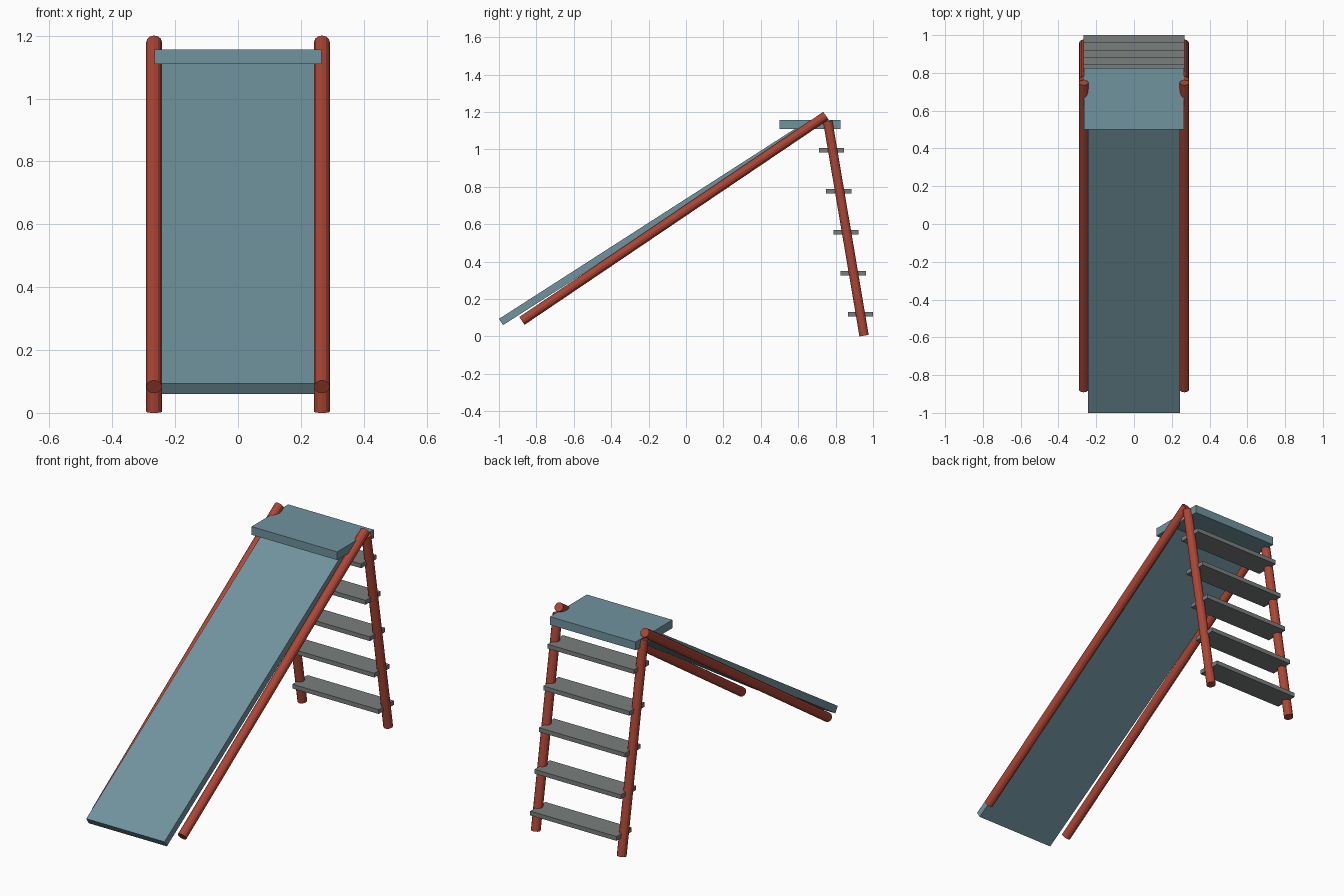
import bpy
from mathutils import Vector

if "Cube" in bpy.data.objects:
    bpy.data.objects.remove(bpy.data.objects["Cube"])


def material(name, rgb):
    m = bpy.data.materials.new(name)
    m.diffuse_color = (*rgb, 1)
    m.use_nodes = True
    m.node_tree.nodes["Principled BSDF"].inputs["Base Color"].default_value = m.diffuse_color
    return m


RED = material("red_paint", (0.42, 0.06, 0.035, ))
BLUE = material("blue_board", (0.16, 0.29, 0.34))
GREY = material("grey_tread", (0.19, 0.21, 0.20))


def box(name, centre, size, mat, pitch=0.0):
    bpy.ops.mesh.primitive_cube_add(size=1, location=centre, rotation=(pitch, 0, 0))
    ob = bpy.context.object
    ob.name = name
    ob.scale = size
    ob.data.materials.append(mat)
    return ob


def pole(name, start, end, radius=0.025):
    a, b = Vector(start), Vector(end)
    bpy.ops.mesh.primitive_cylinder_add(vertices=12, radius=radius,
                                        depth=(b - a).length, location=(a + b) / 2)
    ob = bpy.context.object
    ob.name = name
    ob.rotation_euler = (b - a).to_track_quat('Z', 'Y').to_euler()
    ob.data.materials.append(RED)
    return ob


# sloping slide board
low, high = Vector((0, -0.989, 0.077)), Vector((0, 0.63, 1.117))
run = high - low
pitch = Vector((0, 1, 0)).rotation_difference(run).to_euler().x
box("slide_board", (low + high) / 2, (0.486, run.length, 0.04), BLUE, pitch)

# top platform
box("platform", (0, 0.663, 1.133), (0.532, 0.326, 0.046), BLUE)

# side rails and ladder legs
for side, x in (("left", -0.267), ("right", 0.267)):
    pole(side + "_slide_rail", (x, -0.877, 0.083), (x, 0.748, 1.18))
    pole(side + "_ladder_leg", (x, 0.952, 0.004), (x, 0.758, 1.15))

# ladder steps
for i in range(5):
    box(f"ladder_step_{i + 1}", (0, 0.933 - 0.0388 * i, 0.118 + 0.2195 * i),
        (0.536, 0.134, 0.024), GREY)
